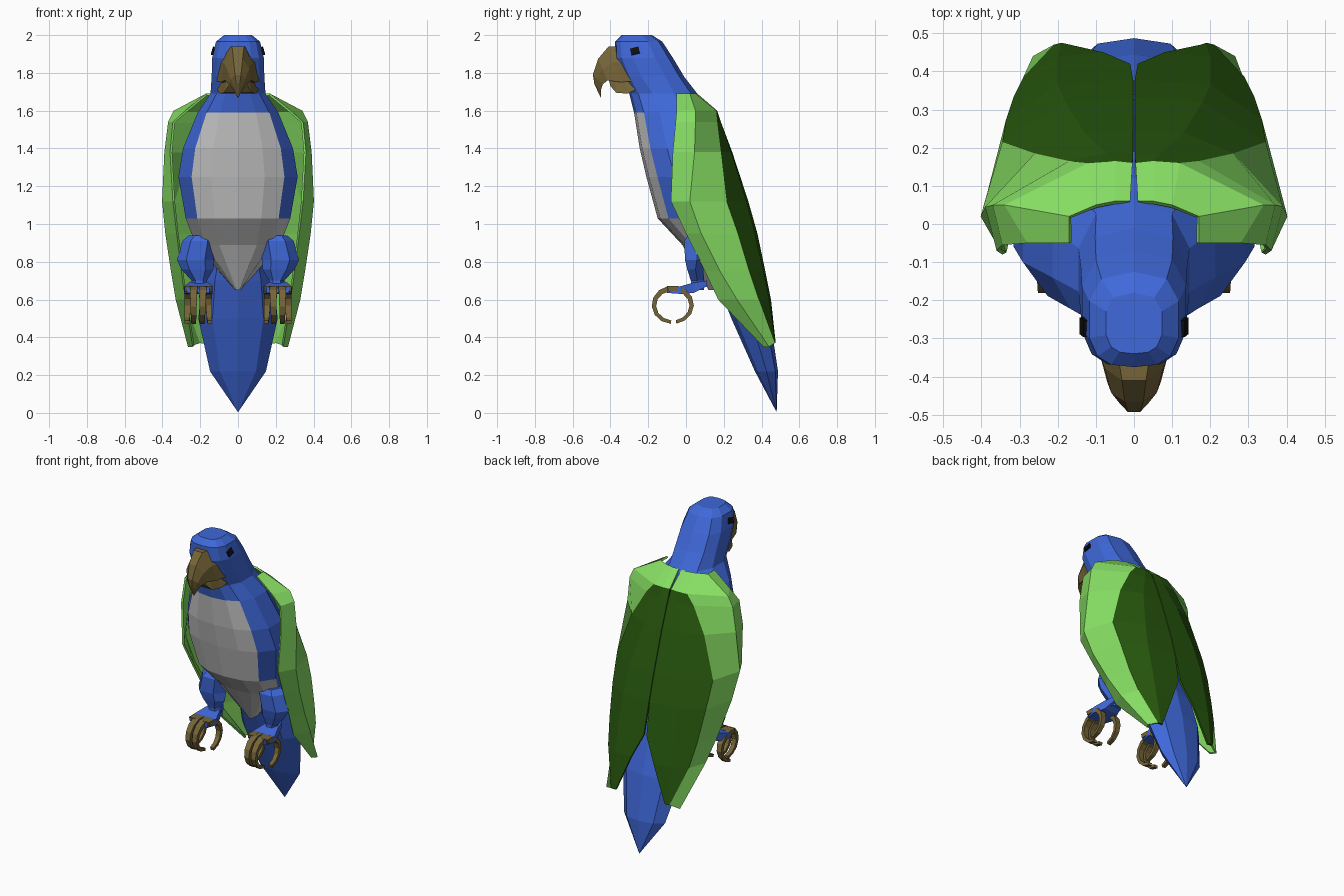
import bpy, bmesh, math
from mathutils import Vector

if "Cube" in bpy.data.objects:
    bpy.data.objects.remove(bpy.data.objects["Cube"])


def mat(name, c):
    m = bpy.data.materials.new(name)
    m.diffuse_color = (*c, 1)
    m.use_nodes = True
    m.node_tree.nodes["Principled BSDF"].inputs["Base Color"].default_value = m.diffuse_color
    return m


BLUE = mat("blue", (0.05, 0.14, 0.7))
LIGHT = mat("light_green", (0.24, 0.73, 0.125))
DARK = mat("dark_green", (0.02, 0.095, 0.004))
HORN = mat("horn", (0.18, 0.13, 0.04))
GREY = mat("belly_grey", (0.7, 0.7, 0.7))
BLACK = mat("black", (0.005, 0.005, 0.005))


def loft(name, rings, mats, closed=True, pick=None, flip=False):
    """Skin a list of equal-length point rings; pick(i, j) gives the material index."""
    bm = bmesh.new()
    rows = [[bm.verts.new(p) for p in r] for r in rings]
    n = len(rows[0])
    for i in range(len(rows) - 1):
        for j in range(n if closed else n - 1):
            k = (j + 1) % n
            q = [rows[i][j], rows[i][k], rows[i + 1][k], rows[i + 1][j]]
            f = bm.faces.new(q[::-1] if flip else q)
            f.material_index = pick(i, j) if pick else 0
    if closed:
        bm.faces.new(rows[0][::-1])
        bm.faces.new(rows[-1])
    bmesh.ops.remove_doubles(bm, verts=bm.verts, dist=0.0005)
    if closed:
        bmesh.ops.recalc_face_normals(bm, faces=bm.faces)
    me = bpy.data.meshes.new(name)
    bm.to_mesh(me)
    bm.free()
    for m in mats:
        me.materials.append(m)
    ob = bpy.data.objects.new(name, me)
    bpy.context.collection.objects.link(ob)
    return ob


def section(z, hw, yf, yb, angles, e=0.85):
    """Rounded horizontal section, starting at the front."""
    pw = lambda v: math.copysign(abs(v) ** e, v) if abs(v) > 1e-6 else 0
    ring = []
    for a in angles:
        s, c = math.sin(math.radians(a)), math.cos(math.radians(a))
        ring.append((hw * pw(s), (yf + yb) / 2 - (yb - yf) / 2 * pw(c), z))
    return ring


# body and head: z, half width, front y, back y
half = [0, 22, 46, 75, 105, 142]
ANG = half + [180] + [360 - a for a in half[:0:-1]]
BODY = [(2.0, .075, -.34, -.18), (1.965, .12, -.375, -.125), (1.88, .14, -.375, -.07),
        (1.78, .143, -.335, -.01), (1.69, .15, -.3, .06), (1.59, .22, -.275, .12),
        (1.4, .3, -.245, .18), (1.25, .325, -.21, .23), (1.03, .285, -.15, .28),
        (.89, .23, -.02, .33), (.65, .015, .12, .34)]


def body_mat(i, j):
    side = min(j, len(ANG) - 1 - j)
    return int((i >= 5 and side < 2) or (i >= 8 and side < 3))


loft("body", [section(*b, ANG, .7 if b[0] > 1.7 else .85) for b in BODY],
     [BLUE, GREY], pick=body_mat)

# tail
TAIL = [(.9, .14, .1, .34), (.7, .19, .16, .39), (.5, .21, .24, .445),
        (.22, .148, .365, .487), (.005, .001, .479, .48)]
loft("tail", [section(*t, [0, 40, 90, 140, 180, 220, 270, 320], 1) for t in TAIL], [BLUE])

# wings: z, then x,y from the centre of the back round to the front edge
WING = [
    (1.69, (.01, .06), (.05, .06), (.1, .05), (.17, .02), (.17, -.05)),
    (1.6, (.004, .16), (.05, .165), (.12, .16), (.34, .05), (.28, -.05)),
    (1.54, (.002, .185), (.07, .185), (.17, .165), (.37, .05), (.345, -.055)),
    (1.38, (.002, .245), (.13, .24), (.26, .185), (.39, .045), (.36, -.07)),
    (1.12, (.002, .33), (.18, .32), (.345, .215), (.402, .02), (.345, -.08)),
    (.95, (.002, .378), (.2, .365), (.335, .275), (.385, .08), (.325, 0)),
    (.75, (.01, .42), (.2, .41), (.315, .335), (.355, .18), (.3, .1)),
    (.6, (.08, .45), (.2, .44), (.29, .385), (.33, .27), (.28, .17)),
    (.37, (.175, .47), (.19, .475), (.21, .47), (.265, .44), (.24, .41))]
for side, s in (("right", 1), ("left", -1)):
    rings = [[(s * x, y, w[0]) for x, y in w[1:]] for w in WING]
    for k in (3, 4):  # lower the outer corner of the tip
        x, y, z = rings[-1][k]
        rings[-1][k] = (x, y, .35)
    wing = loft(side + "_wing", rings, [DARK, LIGHT], closed=False,
                pick=lambda i, j: int(i < 1 or j > 1), flip=s > 0)
    if (wing.data.polygons[17].normal.y < 0):
        wing.data.flip_normals()
    sol = wing.modifiers.new("thickness", 'SOLIDIFY')
    sol.thickness = 0.012
    sol.offset = -1
    sol.material_offset = 1

    # thigh and shank: z, centre x, half width, front y, back y
    LEG = [(.94, .2, .06, 0, .14), (.91, .205, .09, -.02, .14), (.81, .225, .098, -.015, .13),
           (.76, .215, .085, 0, .1), (.7, .205, .04, .02, .1), (.65, .2, .045, .02, .1)]
    rings = [[(s * (cx + x), y, z) for x, y, z in
              section(z, hw, yf, yb, [30 + 60 * k for k in range(6)], 1)]
             for z, cx, hw, yf, yb in LEG]
    loft(side + "_leg", rings, [BLUE])

    # foot: y, low z, high z, half width
    FOOT = [(.11, .67, .7, .03), (.04, .635, .69, .05), (-.03, .63, .67, .075), (-.1, .635, .665, .06)]
    rings = [[(s * (.21 + sx * w), y, z) for sx, z in ((-1, a), (1, a), (1, b), (-1, b))]
             for y, a, b, w in FOOT]
    loft(side + "_foot", rings, [BLUE])

    # toes: tapered arcs gripping a perch, two forward and two back
    for n, (x0, x1, a0, a1) in enumerate(((.185, .19, 75, 265), (.235, .235, 75, 265),
                                          (.16, .15, 105, -80), (.26, .27, 105, -80))):
        rings = []
        for k in range(8):
            t = k / 7
            a = math.radians(a0 + (a1 - a0) * t)
            x, w, th = x0 + (x1 - x0) * t, .022 * (1 - .45 * t), .015 * (1 - .4 * t)
            rings.append([(s * (x + dx), -.07 + (.1 + dr) * math.cos(a), .57 + (.09 + dr) * math.sin(a))
                          for dx, dr in ((-w, -th), (w, -th), (w, th), (-w, th))])
        loft(f"{side}_toe_{n + 1}", rings, [HORN])

    # eye
    bpy.ops.mesh.primitive_cube_add(size=1, location=(s * .128, -.27, 1.915),
                                    rotation=(.25, s * -.3, s * -.05))
    eye = bpy.context.object
    eye.name = side + "_eye"
    eye.scale = (.02, .045, .035)
    eye.data.materials.append(BLACK)


def beak(name, parts):
    """Each part: top y,z, bottom y,z, half width."""
    rings = []
    for ty, tz, by, bz, hw in parts:
        top, bot = Vector((0, ty, tz)), Vector((0, by, bz))
        rings.append([top.lerp(bot, t) + Vector((x * hw, 0, 0)) for t, x in
                      ((0, -.35), (0, .35), (.45, .85), (1, 1), (1, -1), (.45, -.85))])
    loft(name, rings, [HORN])


beak("upper_beak", [(-.33, 1.94, -.26, 1.76, .125), (-.41, 1.94, -.34, 1.75, .09),
                    (-.465, 1.875, -.415, 1.76, .07), (-.493, 1.79, -.44, 1.74, .045),
                    (-.485, 1.74, -.45, 1.71, .025), (-.452, 1.67, -.451, 1.67, .002)])
beak("lower_beak", [(-.26, 1.8, -.27, 1.71, .11), (-.33, 1.8, -.31, 1.69, .095),
                    (-.38, 1.79, -.37, 1.695, .075), (-.41, 1.77, -.4, 1.73, .05)])
